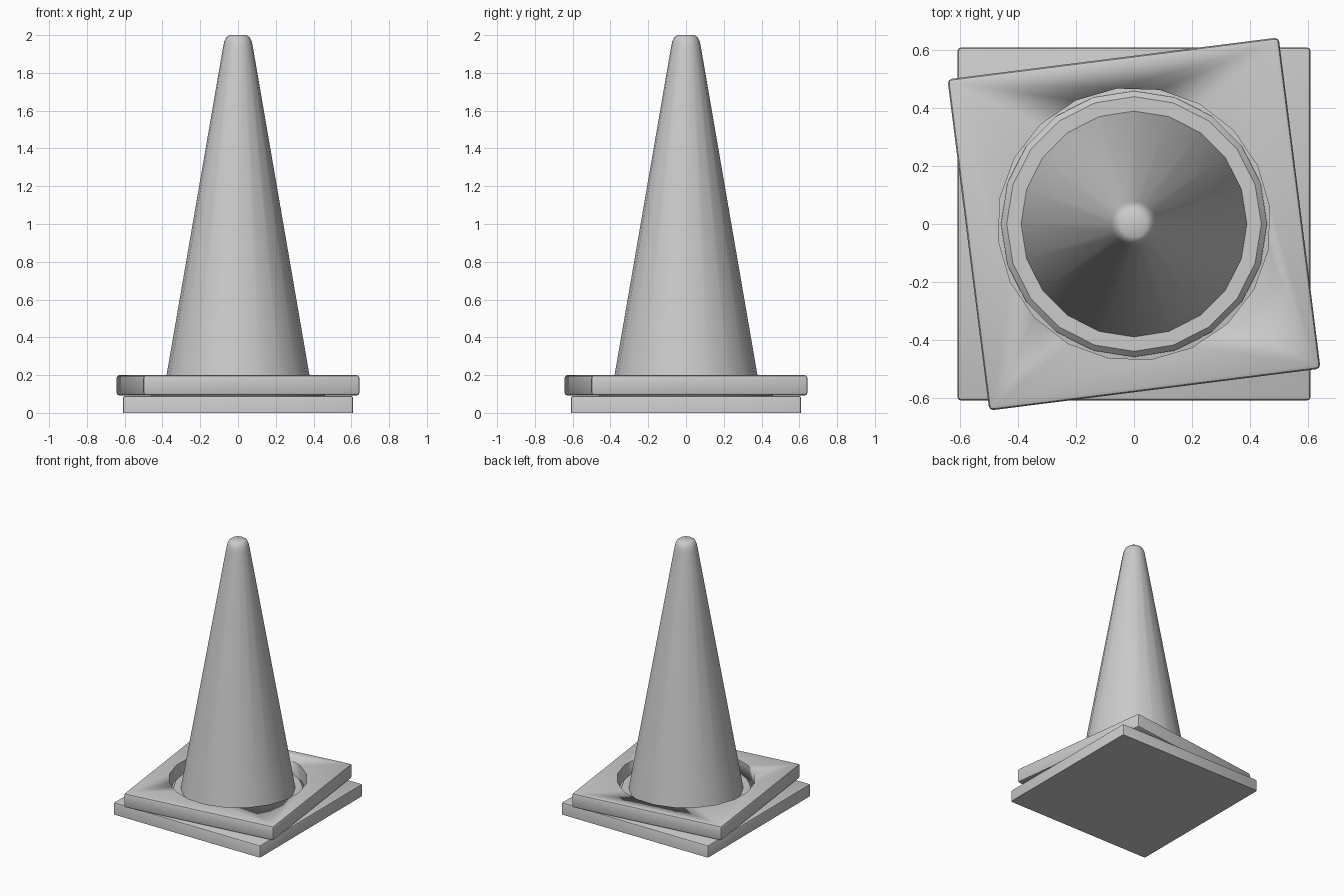
import bpy, bmesh
from math import radians, sin, cos, tau

cube = bpy.data.objects.get("Cube")
if cube:
    bpy.data.objects.remove(cube, do_unlink=True)

SIDES = 20

grey = bpy.data.materials.new("plain_grey")
grey.use_nodes = True
colour = (0.6, 0.6, 0.6, 1)
grey.diffuse_color = colour
grey.node_tree.nodes["Principled BSDF"].inputs["Base Color"].default_value = colour


def add_object(name, bm, angle=35):
    bmesh.ops.recalc_face_normals(bm, faces=bm.faces)
    mesh = bpy.data.meshes.new(name)
    bm.to_mesh(mesh)
    bm.free()
    mesh.materials.append(grey)
    obj = bpy.data.objects.new(name, mesh)
    bpy.context.collection.objects.link(obj)
    bpy.ops.object.select_all(action='DESELECT')
    obj.select_set(True)
    bpy.context.view_layer.objects.active = obj
    bpy.ops.object.shade_smooth_by_angle(angle=radians(angle))
    return obj


def lathe(name, profile, angle=35):
    """Turn a (radius, height) profile around z and cap both ends."""
    bm = bmesh.new()
    rings = [[bm.verts.new((r * cos(tau * i / SIDES), r * sin(tau * i / SIDES), z))
              for i in range(SIDES)] for r, z in profile]
    for low, high in zip(rings, rings[1:]):
        for i in range(SIDES):
            j = (i + 1) % SIDES
            bm.faces.new((low[i], low[j], high[j], high[i]))
    bm.faces.new(rings[0][::-1])
    bm.faces.new(rings[-1])
    return add_object(name, bm, angle)


def slab(name, half, bottom, top, bevel):
    """Square slab with rounded edges."""
    bm = bmesh.new()
    bmesh.ops.create_cube(bm, size=1)
    for v in bm.verts:
        v.co.x *= 2 * half
        v.co.y *= 2 * half
        v.co.z = top if v.co.z > 0 else bottom
    edges = [e for e in bm.edges if max(v.co.z for v in e.verts) > bottom + 0.01 or bottom > 0]
    bmesh.ops.bevel(bm, geom=edges, offset=bevel, segments=2, profile=0.5, affect='EDGES')
    return add_object(name, bm)


# Bottom plate with the raised collar and the cone on it
slab("base_plate", 0.61, 0, 0.09, 0.012)
lathe("collar", [(0.46, 0.08), (0.46, 0.11), (0.44, 0.13)], 25)
lathe("cone", [(0.392, 0.12), (0.08, 1.93), (0.073, 1.965), (0.062, 1.988), (0.045, 2.0)], 50)

# Loose plate, turned a little, with a round opening for the cone
plate = slab("loose_plate", 0.577, 0.092, 0.2, 0.015)
cutter = lathe("opening_cutter", [(0.472, 0.0), (0.472, 0.3)])
cutter.hide_render = True
cutter.hide_set(True)
cut = plate.modifiers.new("opening", 'BOOLEAN')
cut.operation = 'DIFFERENCE'
cut.solver = 'EXACT'
cut.object = cutter
plate.rotation_euler.z = cutter.rotation_euler.z = radians(7.2)
